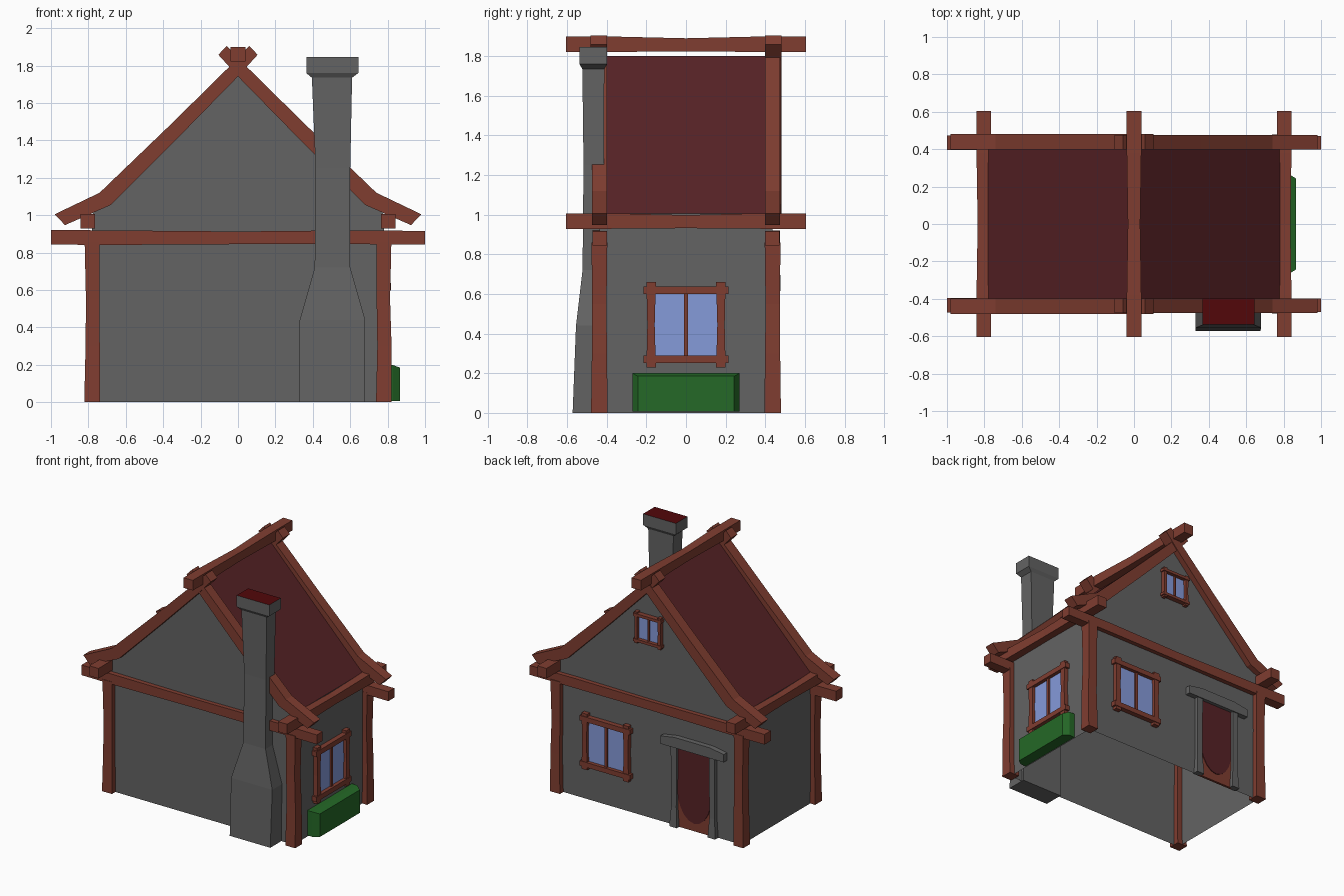
import bpy, bmesh, math
from mathutils import Vector, Matrix

if "Cube" in bpy.data.objects:
    bpy.data.objects.remove(bpy.data.objects["Cube"])


def material(name, r, g, b):
    m = bpy.data.materials.new(name)
    m.diffuse_color = (r, g, b, 1)
    m.use_nodes = True
    m.node_tree.nodes["Principled BSDF"].inputs["Base Color"].default_value = m.diffuse_color
    return m


STONE = material("grey_stone", .125, .125, .125)
WOOD = material("red_brown_wood", .215, .047, .030)
ROOF = material("dark_maroon", .095, .016, .019)
GLASS = material("pale_blue_glass", .235, .325, .70)
GREEN = material("leaf_green", .018, .140, .020)
SOOT = material("deep_red", .085, .002, .003)


def finish(name, bm, *mats):
    bmesh.ops.recalc_face_normals(bm, faces=bm.faces[:])
    me = bpy.data.meshes.new(name)
    bm.to_mesh(me)
    bm.free()
    for m in mats:
        me.materials.append(m)
    ob = bpy.data.objects.new(name, me)
    bpy.context.collection.objects.link(ob)
    return ob


def add_loft(bm, rings):
    """Skin equal-length rings of points and cap both ends."""
    vr = [[bm.verts.new(p) for p in ring] for ring in rings]
    n = len(vr[0])
    for a, b in zip(vr, vr[1:]):
        for i in range(n):
            j = (i + 1) % n
            bm.faces.new((a[i], a[j], b[j], b[i]))
    bm.faces.new(vr[0])
    bm.faces.new(vr[-1])


def rect(x0, x1, y0, y1, z):
    return [(x0, y0, z), (x1, y0, z), (x1, y1, z), (x0, y1, z)]


def add_box(bm, x0, x1, y0, y1, z0, z1):
    add_loft(bm, [rect(x0, x1, y0, y1, z0), rect(x0, x1, y0, y1, z1)])


def beam(name, stations, axis, mat=WOOD):
    """Hewn beam along an axis; stations are (along, a, b, half thickness)."""
    bm = bmesh.new()
    rings = []
    for t, a, b, h in stations:
        ring = []
        for p, q in ((-h, -h), (h, -h), (h, h), (-h, h)):
            c = [a + p, b + q]
            c.insert(axis, t)
            ring.append(c)
        rings.append(ring)
    add_loft(bm, rings)
    return finish(name, bm, mat)


WX, WY = .78, .437

# House shell: gabled, open underneath, roof slopes coloured by direction
bm = bmesh.new()
prof = [(-WX, 0), (WX, 0), (WX, 1.005), (0, 1.80), (-WX, 1.005)]
add_loft(bm, [[(x, y, z) for x, z in prof] for y in (-WY, WY)])
bmesh.ops.recalc_face_normals(bm, faces=bm.faces[:])
bmesh.ops.delete(bm, geom=[f for f in bm.faces if f.normal.z < -.5], context='FACES_ONLY')
for f in bm.faces:
    f.material_index = 1 if f.normal.z > .3 else 0
finish("walls_and_roof", bm, STONE, ROOF)

# Corner posts and long tie beams, front and back
for sy, side in ((-1, "front"), (1, "back")):
    for sx, hand in ((-1, "left"), (1, "right")):
        x, y = sx * WX, sy * .437
        beam(f"{side}_{hand}_post", [(0, x, y, .042), (.3, x + .003, y, .038),
             (.55, x + sx * -.003, y, .036), (.86, x, y, .040)], 2)
    y = sy * .435
    beam(f"{side}_tie_beam", [(-1, y, .882, .039), (-.7, y, .880, .039),
         (0, y, .879, .034), (.6, y, .882, .037), (1, y, .880, .036)], 0)

# Eave beams and ridge beam
for x, z, n in ((-.803, .968, "left_eave_beam"), (.803, .968, "right_eave_beam"),
                (0, 1.86, "ridge_beam")):
    beam(n, [(-.605, x, z, .039), (-.38, x, z, .039), (0, x, z - .003, .033),
             (.38, x, z, .039), (.605, x, z, .039)], 1)

# Bent rafters crossing at each gable peak
upper = [(-.98, 1.005), (-.74, 1.12), (-.36, 1.485), (-.03, 1.81), (.06, 1.905)]
lower = [(-.925, .947), (-.68, 1.055), (-.32, 1.415), (0, 1.742), (.105, 1.858)]
for sy, side in ((-1, "front"), (1, "back")):
    for s, hand in ((1, "left"), (-1, "right")):
        y0, y1 = sy * .398, sy * (.478 + .003 * s)
        bm = bmesh.new()
        add_loft(bm, [[(s * a, y0, b), (s * c, y0, d), (s * c, y1, d), (s * a, y1, b)]
                      for (a, b), (c, d) in zip(upper, lower)])
        finish(f"{side}_{hand}_rafter", bm, WOOD)

# Chimney stack with flared cap and dark red top
bm = bmesh.new()
add_loft(bm, [rect(.33, .675, -.572, -.42, 0), rect(.33, .68, -.555, -.42, .44),
              rect(.41, .60, -.522, -.415, .72), rect(.415, .60, -.517, -.415, 1.25),
              rect(.395, .61, -.523, -.412, 1.735), rect(.365, .643, -.538, -.398, 1.76),
              rect(.365, .643, -.538, -.398, 1.846)])
bm.normal_update()
for f in bm.faces:
    f.material_index = 1 if f.calc_center_median().z > 1.84 else 0
finish("chimney", bm, STONE, SOOT)


def window(name, place, k=1.0):
    """Two-pane window; local x across, y outwards, z up."""
    bm = bmesh.new()
    for s in (-1, 1):
        add_loft(bm, [rect(*sorted((s * .152, s * .20)), -.01, .034, -.215),
                      rect(*sorted((s * .158, s * .195)), -.01, .032, 0),
                      rect(*sorted((s * .152, s * .20)), -.01, .034, .215)])
        add_box(bm, -.214, .214, -.01, .038, *sorted((s * .155, s * .193)))
    add_box(bm, -.011, .011, -.01, .022, -.16, .16)
    frame = finish(name + "_frame", bm, WOOD)
    bm = bmesh.new()
    add_box(bm, -.16, .16, .002, .010, -.16, .16)
    glass = finish(name + "_glass", bm, GLASS)
    for ob in (frame, glass):
        ob.matrix_world = place @ Matrix.Diagonal((k, 1, k, 1))


turn = Matrix.Rotation(-math.pi / 2, 4, 'Z')
window("side_window", Matrix.Translation((WX, 0, .445)) @ turn)
window("back_window", Matrix.Translation((.36, WY, .455)))
window("gable_window", Matrix.Translation((0, WY, 1.45)), .56)

# Green planter below the side window
bm = bmesh.new()
add_loft(bm, [[(x, -h, .008), (x, h, .008), (x, h, z), (x, -h, z)]
              for x, h, z in ((WX, .27, .20), (.825, .27, .20), (.866, .243, .185))])
finish("planter", bm, GREEN)

# Back door: wooden board with a round-bottomed dark panel
DX = -.385
bm = bmesh.new()
add_box(bm, DX - .15, DX + .15, WY - .01, WY + .008, 0, .62)
finish("door", bm, WOOD)
arc = [(DX + .145 * math.cos(a), .30 + .24 * math.sin(a))
       for a in (math.pi + i * math.pi / 10 for i in range(11))]
outline = arc + [(DX + .145, .615), (DX - .145, .615)]
bm = bmesh.new()
add_loft(bm, [[(x, y, z) for x, z in outline] for y in (WY + .006, WY + .013)])
finish("door_panel", bm, ROOF)

# Stone door jambs and slightly arched lintel
for s, hand in ((-1, "left"), (1, "right")):
    x = DX + s * .163
    bm = bmesh.new()
    add_loft(bm, [rect(x - .032, x + .032, WY - .01, WY + .038, 0),
                  rect(x - .022, x + .022, WY - .01, WY + .030, .15),
                  rect(x - .024, x + .024, WY - .01, WY + .032, .63)])
    finish(f"{hand}_door_jamb", bm, STONE)
bm = bmesh.new()
add_loft(bm, [[(DX + u, WY - .01, a), (DX + u, WY + .04, a), (DX + u, WY + .04, b), (DX + u, WY - .01, b)]
              for u, a, b in ((-.27, .615, .675), (-.15, .615, .695), (.15, .615, .695), (.27, .615, .675))])
finish("door_lintel", bm, STONE)
